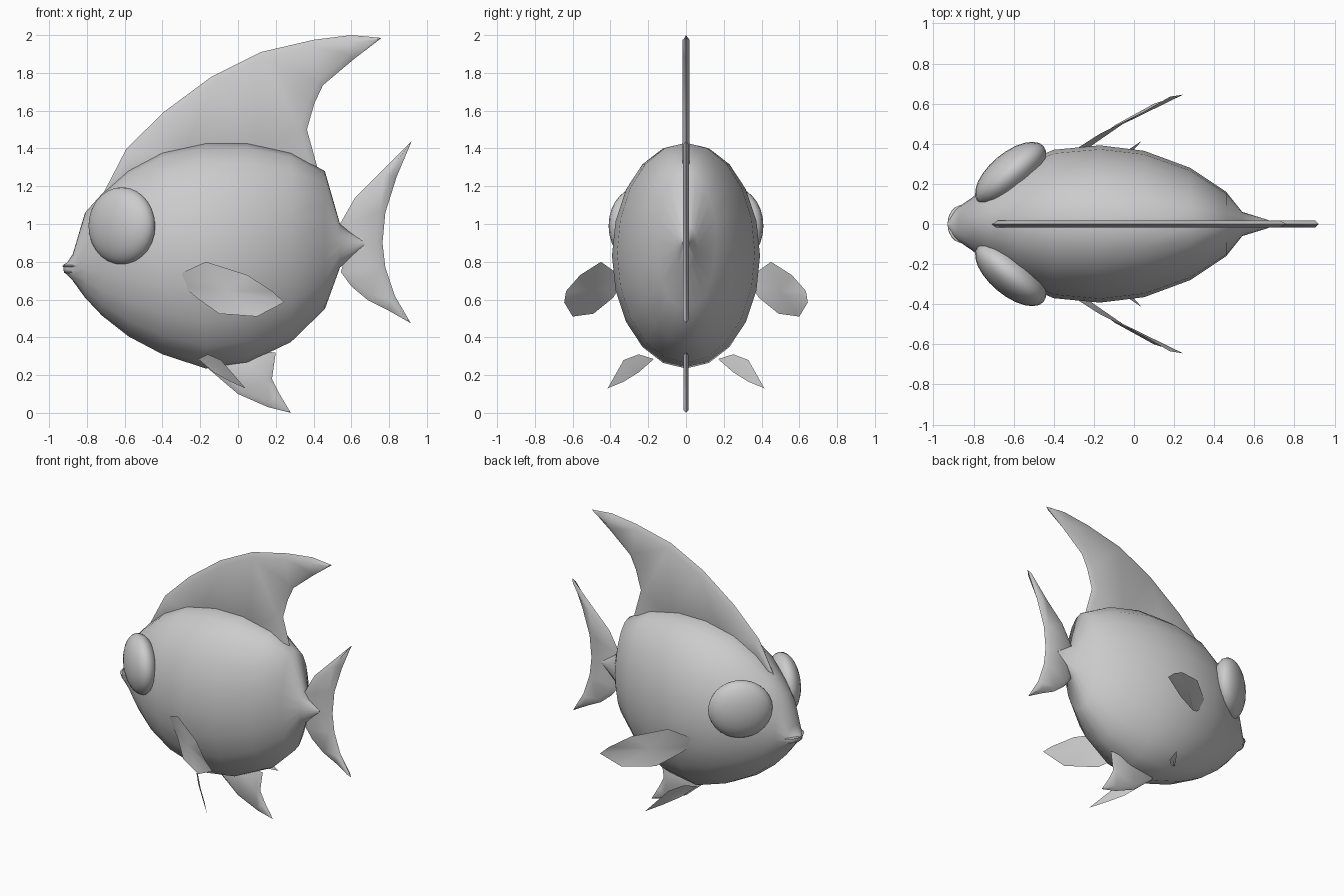
import bpy, bmesh, math
from mathutils import Vector

if "Cube" in bpy.data.objects:
    bpy.data.objects.remove(bpy.data.objects["Cube"])

grey = bpy.data.materials.new("plain grey")
grey.diffuse_color = (0.6, 0.6, 0.6, 1)
grey.use_nodes = True
grey.node_tree.nodes["Principled BSDF"].inputs["Base Color"].default_value = grey.diffuse_color


def finish(name, bm, angle=40, recalc=True):
    if recalc:
        bmesh.ops.recalc_face_normals(bm, faces=bm.faces[:])
    me = bpy.data.meshes.new(name)
    bm.to_mesh(me)
    bm.free()
    ob = bpy.data.objects.new(name, me)
    bpy.context.collection.objects.link(ob)
    me.materials.append(grey)
    bpy.ops.object.select_all(action='DESELECT')
    ob.select_set(True)
    bpy.context.view_layer.objects.active = ob
    bpy.ops.object.shade_smooth_by_angle(angle=math.radians(angle))
    return ob


# Body: elliptical rings along x as (x, top, bottom, half width)
rings = [(-0.925, 0.785, 0.755, 0.025), (-0.905, 0.795, 0.73, 0.06),
         (-0.875, 0.84, 0.70, 0.085), (-0.81, 1.06, 0.61, 0.13),
         (-0.72, 1.16, 0.515, 0.20), (-0.58, 1.285, 0.405, 0.295),
         (-0.40, 1.38, 0.31, 0.37), (-0.17, 1.43, 0.235, 0.392),
         (0.05, 1.43, 0.265, 0.365), (0.28, 1.38, 0.375, 0.28),
         (0.46, 1.28, 0.55, 0.16), (0.54, 1.0, 0.77, 0.06),
         (0.67, 0.91, 0.885, 0.02)]
N = 20
bm = bmesh.new()
loops = []
for x, t, b, w in rings:
    loops.append([bm.verts.new((x, w * math.sin(2 * math.pi * i / N),
                                (t + b) / 2 + (t - b) / 2 * math.cos(2 * math.pi * i / N)))
                  for i in range(N)])
for a, b in zip(loops, loops[1:]):
    for i in range(N):
        j = (i + 1) % N
        bm.faces.new((a[i], a[j], b[j], b[i]))
bm.faces.new(loops[0])
bm.faces.new(loops[-1])
finish("body", bm, 60)


# Ellipsoid helper for lips and eyes
def ellipsoid(name, loc, scale, turn=0):
    bm = bmesh.new()
    bmesh.ops.create_uvsphere(bm, u_segments=24, v_segments=14, radius=1)
    ob = finish(name, bm, 60)
    ob.location, ob.scale, ob.rotation_euler = loc, scale, (0, 0, turn)


ellipsoid("upper_lip", (-0.855, 0, 0.777), (0.075, 0.095, 0.012))
ellipsoid("lower_lip", (-0.85, 0, 0.745), (0.072, 0.085, 0.014))
for s, side in ((1, "left"), (-1, "right")):
    ellipsoid(side + "_eye", (-0.615, s * 0.25, 0.99), (0.215, 0.105, 0.205), s * math.radians(40))


# Upright fins: outline on y = 0, each side raised towards an inset centre
def fin(name, outline, half, rim):
    bm = bmesh.new()
    for pts in (outline, outline[::-1]):
        f = bm.faces.new([bm.verts.new((x, 0, z)) for x, z in pts])
        f.normal_update()
        bmesh.ops.inset_individual(bm, faces=[f], thickness=rim, depth=half,
                                   use_even_offset=False)
    bmesh.ops.triangulate(bm, faces=[f for f in bm.faces if len(f.verts) > 4])
    bmesh.ops.remove_doubles(bm, verts=bm.verts[:], dist=0.0005)
    finish(name, bm, 50)


fin("dorsal_fin", [(-0.73, 1.13), (-0.59, 1.40), (-0.39, 1.595), (-0.14, 1.78), (0.12, 1.91),
                   (0.40, 1.975), (0.60, 2.0), (0.76, 1.985), (0.61, 1.87), (0.45, 1.735),
                   (0.405, 1.64), (0.365, 1.50), (0.42, 1.30), (0.41, 1.22), (0.1, 1.33),
                   (-0.3, 1.30), (-0.58, 1.18)], 0.018, 0.035)
fin("tail_fin", [(0.54, 1.0), (0.62, 1.14), (0.75, 1.27), (0.92, 1.44), (0.84, 1.25),
                 (0.78, 1.06), (0.765, 0.90), (0.78, 0.77), (0.83, 0.62), (0.915, 0.475),
                 (0.80, 0.54), (0.69, 0.595), (0.60, 0.67), (0.545, 0.745), (0.58, 0.88)],
    0.017, 0.03)
fin("belly_fin", [(-0.17, 0.245), (0.0, 0.10), (0.16, 0.03), (0.28, 0.0), (0.22, 0.10),
                  (0.18, 0.18), (0.20, 0.32), (0.0, 0.33)], 0.013, 0.025)

# Paired thin fins, mirrored across y
pectoral = [(-0.31, 0.36, 0.735), (-0.17, 0.45, 0.80), (0.05, 0.56, 0.73), (0.18, 0.635, 0.645),
            (0.245, 0.645, 0.585), (0.10, 0.60, 0.51), (-0.10, 0.49, 0.525),
            (-0.22, 0.385, 0.61), (-0.29, 0.35, 0.67)]
pelvic = [(-0.21, 0.17, 0.285), (-0.16, 0.25, 0.31), (-0.09, 0.33, 0.28), (0.04, 0.415, 0.13),
          (-0.04, 0.33, 0.165), (-0.13, 0.25, 0.215)]
for name, pts in (("pectoral_fin", pectoral), ("pelvic_fin", pelvic)):
    for s, side in ((1, "left"), (-1, "right")):
        bm = bmesh.new()
        vs = [bm.verts.new((x, s * y, z)) for x, y, z in pts]
        c = bm.verts.new(sum((v.co for v in vs), Vector()) / len(vs))
        for a, b in zip(vs, vs[1:] + vs[:1]):
            bm.faces.new((a, b, c))
        # single sheets face outwards from the body
        for f in bm.faces:
            f.normal_update()
            if f.normal.y * s < 0:
                f.normal_flip()
        finish(side + "_" + name, bm, 60, recalc=False)
